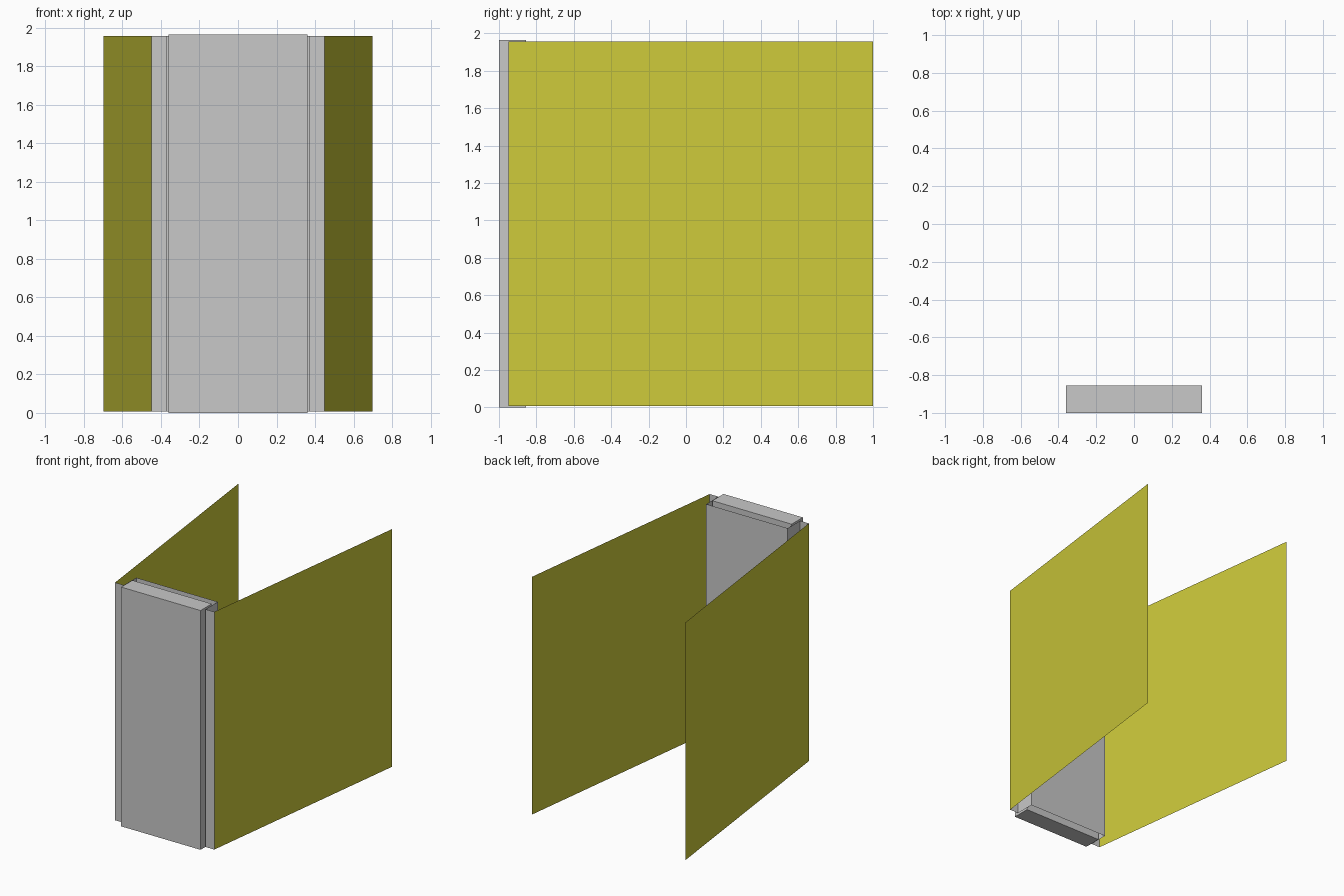
import bpy

if "Cube" in bpy.data.objects:
    bpy.data.objects.remove(bpy.data.objects["Cube"])

Z0, Z1 = 0.007, 1.957      # height range of the thin sheets
BLOCK_H = 1.963


def material(name, rgb):
    m = bpy.data.materials.new(name)
    m.diffuse_color = (*rgb, 1.0)
    m.use_nodes = True
    m.node_tree.nodes["Principled BSDF"].inputs["Base Color"].default_value = m.diffuse_color
    return m


grey = material("grey_metal", (0.58, 0.58, 0.58))
yellow = material("olive_yellow", (0.604, 0.58, 0.042))


def make_object(name, verts, faces, mat):
    mesh = bpy.data.meshes.new(name)
    mesh.from_pydata(verts, [], faces)
    mesh.materials.append(mat)
    mesh.update()
    obj = bpy.data.objects.new(name, mesh)
    bpy.context.collection.objects.link(obj)
    return obj


def sheet(name, path, mat):
    """Vertical zero-thickness sheet following a plan path of (x, y) points."""
    n = len(path)
    verts = [(x, y, z) for z in (Z0, Z1) for x, y in path]
    faces = [(i, i + 1, n + i + 1, n + i) for i in range(n - 1)]
    return make_object(name, verts, faces, mat)


# Door block standing in the recess
bpy.ops.mesh.primitive_cube_add(size=1, location=(0, -0.9275, BLOCK_H / 2))
door = bpy.context.object
door.name = "door_block"
door.scale = (0.72, 0.145, BLOCK_H)
bpy.ops.object.transform_apply(location=False, rotation=False, scale=True)
door.data.materials.append(grey)

# Recessed frame: front strips, jambs and back wall in one folded sheet
sheet("recessed_frame",
      [(-0.45, -0.95), (-0.37, -0.95), (-0.37, -0.79),
       (0.37, -0.79), (0.37, -0.95), (0.45, -0.95)], grey)

# Splayed side walls, facing outwards
sheet("right_wall", [(0.45, -0.95), (0.697, 1.0)], yellow)
sheet("left_wall", [(-0.697, 1.0), (-0.45, -0.95)], yellow)
